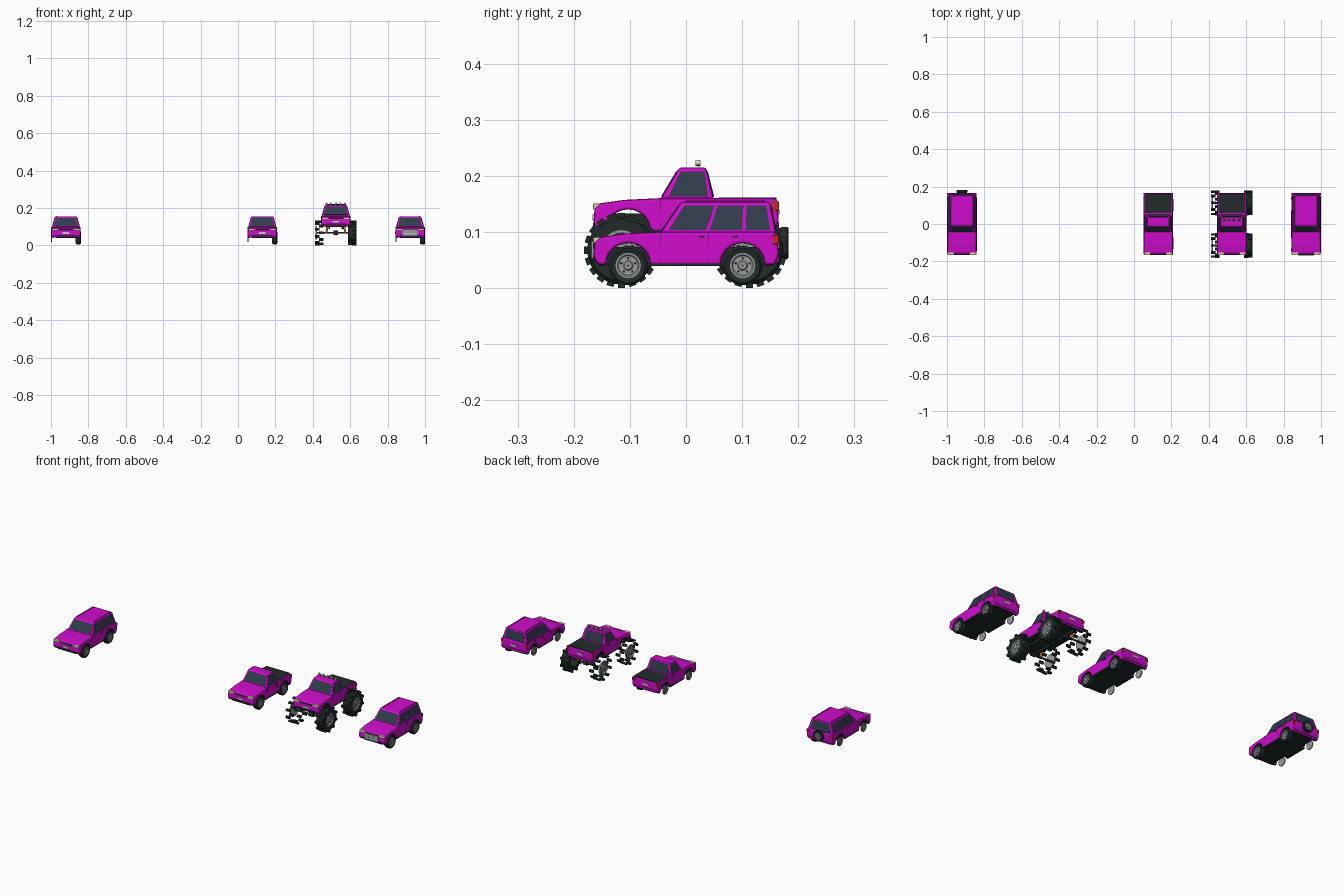
import bpy, bmesh, math
from mathutils import Vector, Matrix

if "Cube" in bpy.data.objects:
    bpy.data.objects.remove(bpy.data.objects["Cube"])


def material(name, rgb):
    m = bpy.data.materials.new(name)
    m.diffuse_color = (*rgb, 1)
    m.use_nodes = True
    m.node_tree.nodes["Principled BSDF"].inputs["Base Color"].default_value = m.diffuse_color
    return m


PAINT = material("magenta paint", (0.62, 0.004, 0.60))
BLACK = material("black rubber", (0.017, 0.024, 0.024))
GLASS = material("dark glass", (0.03, 0.045, 0.072))
GREY = material("rim grey", (0.33, 0.34, 0.35))
SILVER = material("silver", (0.6, 0.6, 0.6))
CREAM = material("lamp cream", (0.75, 0.65, 0.42))
RED = material("lamp red", (0.55, 0.02, 0.02))
ORANGE = material("spring orange", (0.75, 0.3, 0.04))


def finish(name, bm, mats, bevel=0, smooth=False):
    bmesh.ops.recalc_face_normals(bm, faces=bm.faces[:])
    me = bpy.data.meshes.new(name)
    bm.to_mesh(me)
    bm.free()
    for m in mats:
        me.materials.append(m)
    ob = bpy.data.objects.new(name, me)
    bpy.context.collection.objects.link(ob)
    if smooth:
        for p in me.polygons:
            p.use_smooth = True
        me.set_sharp_from_angle(angle=math.radians(35))
    if bevel:
        b = ob.modifiers.new("bevel", 'BEVEL')
        b.width, b.segments, b.limit_method = bevel, 2, 'ANGLE'
        b.angle_limit = math.radians(32)
        b.material = 0
    return ob


def box(name, c, s, mat, bevel=0):
    bm = bmesh.new()
    bmesh.ops.create_cube(bm, size=1, matrix=Matrix.Translation(c) @ Matrix.Diagonal((*s, 1)))
    return finish(name, bm, [mat], bevel)


def rod(name, a, b, r, mat, n=12):
    a, b = Vector(a), Vector(b)
    d = b - a
    bm = bmesh.new()
    bmesh.ops.create_cone(bm, cap_ends=True, segments=n, radius1=r, radius2=r, depth=d.length,
                          matrix=Matrix.Translation((a + b) / 2) @ d.to_track_quat('Z', 'Y').to_matrix().to_4x4())
    return finish(name, bm, [mat], smooth=True)


def lathe(name, prof, c, mat, axis='X', side=1, n=32):
    # closed (offset, radius) section spun round an axle
    bm = bmesh.new()
    rings = []
    for i in range(n):
        a = 2 * math.pi * i / n
        ring = []
        for o, r in prof:
            u, v, o = r * math.cos(a), r * math.sin(a), o * side
            p = (o, u, v) if axis == 'X' else (u, o, v)
            ring.append(bm.verts.new(Vector(c) + Vector(p)))
        rings.append(ring)
    k = len(prof)
    for i in range(n):
        p, q = rings[i], rings[(i + 1) % n]
        for j in range(k):
            bm.faces.new((p[j], p[(j + 1) % k], q[(j + 1) % k], q[j]))
    return finish(name, bm, [mat], smooth=True)


def tyre(name, c, r, w, mat=BLACK, axis='X', side=1):
    lathe(name, [(-w, r * .62), (-w, r * .88), (-w * .65, r), (-.15 * w, r), (-.0 * w, r * .88), (-.1 * w, r * .62)],
          c, mat, axis, side)


def rim(name, c, r, axis='X', side=1):
    # dished disc with raised hub and a ring of dark holes
    t = r * .12
    lathe(name, [(-2 * t, .001), (-2 * t, r), (0, r), (0, r * .86), (-t, r * .76), (-t, r * .4), (0, r * .3), (0, .001)],
          c, GREY, axis, side)
    for i in range(5):
        a = math.radians(90 + 72 * i)
        u, v = r * .58 * math.cos(a), r * .58 * math.sin(a)
        d = [Vector((o * side, u, v)) if axis == 'X' else Vector((u, o * side, v)) for o in (-t, -t + .0012)]
        rod(name + "_hole", Vector(c) + d[0], Vector(c) + d[1], r * .1, BLACK, 8)


ARCHES = (-0.103, 0.101)


def body(name, x, dz):
    # side outline with wheel arches, extruded across the car
    top = [(0.158, .041), (0.165, .06), (0.164, .097), (0.155, .1), (-0.048, .1), (-0.11, .097), (-0.152, .091),
           (-0.163, .082), (-0.165, .055), (-0.156, .041)]
    low = []
    for cy in ARCHES:
        low += [(cy - .039 * math.cos(math.pi * i / 12), .041 + .039 * math.sin(math.pi * i / 12)) for i in range(13)]
    pts = top + low
    bm = bmesh.new()
    loops = [[bm.verts.new((x + s * (.079 - abs(z - .065) * .06), y, z + dz)) for y, z in pts] for s in (-1, 1)]
    n = len(pts)
    for i in range(n):
        j = (i + 1) % n
        f = bm.faces.new((loops[0][i], loops[0][j], loops[1][j], loops[1][i]))
        f.material_index = 1 if i >= len(top) - 1 else 0
    for l in loops:
        bm.faces.new(l)
    finish(name + "_body", bm, [PAINT, BLACK], .0045)
    box(name + "_underbody", (x, 0, .056 + dz), (.108, .31, .034), BLACK)
    for s in (-1, 1):
        box(name + "_sill", (x + s * .073, 0, .0415 + dz), (.01, .124, .004), BLACK)
        box(name + "_headlight", (x + s * .058, -.159, .085 + dz), (.034, .013, .011), CREAM, .002)
        box(name + "_tail_light", (x + s * .071, .16, .086 + dz), (.016, .012, .017), RED, .002)
        for y in (0.028, .088):
            box(name + "_door_handle", (x + s * .0775, y, .091 + dz), (.003, .01, .003), BLACK)
        for y in (-.045, .04):
            box(name + "_door_seam", (x + s * .0775, y, .072 + dz), (.002, .001, .05), BLACK)
    box(name + "_grille_slot", (x, -.1635, .083 + dz), (.07, .003, .006), BLACK)
    box(name + "_lower_intake", (x, -.164, .052 + dz), (.11, .004, .008), BLACK)
    box(name + "_front_plate", (x, -.1655, .066 + dz), (.034, .003, .009), SILVER)
    box(name + "_rear_plate", (x, .1652, .075 + dz), (.034, .003, .009), SILVER)
    box(name + "_rear_bumper", (x, .163, .052 + dz), (.13, .006, .012), PAINT, .002)


def cabin(name, x, dz, yb, yt, zt, side_panes):
    # tapered greenhouse with glass plates laid on its faces
    zb, wb, wt = .098 + dz, .074, .059
    zt += dz
    B = [Vector((x + sx * wb, y, zb)) for sx, y in ((-1, yb[0]), (1, yb[0]), (1, yb[1]), (-1, yb[1]))]
    T = [Vector((x + sx * wt, y, zt)) for sx, y in ((-1, yt[0]), (1, yt[0]), (1, yt[1]), (-1, yt[1]))]
    bm = bmesh.new()
    b, t = [bm.verts.new(p) for p in B], [bm.verts.new(p) for p in T]
    bm.faces.new(b)
    bm.faces.new(t)
    for i in range(4):
        bm.faces.new((b[i], b[(i + 1) % 4], t[(i + 1) % 4], t[i]))
    finish(name + "_cabin", bm, [PAINT], .005)
    flip = [(1 - v, 1 - u) for u, v in side_panes]
    rows = {0: [(.07, .93)], 1: side_panes, 2: [(.1, .9)], 3: flip}
    for i, panes in rows.items():
        j = (i + 1) % 4
        nrm = (B[j] - B[i]).cross(T[i] - B[i]).normalized()
        for u0, u1 in panes:
            bm = bmesh.new()
            ring = []
            for off in (-.001, .0012):
                q = [B[i].lerp(B[j], u).lerp(T[i].lerp(T[j], u), v) + nrm * off
                     for u, v in ((u0, .09), (u1, .09), (u1, .87), (u0, .87))]
                ring.append([bm.verts.new(p) for p in q])
                bm.faces.new(ring[-1])
            for k in range(4):
                m = (k + 1) % 4
                bm.faces.new((ring[0][k], ring[0][m], ring[1][m], ring[1][k]))
            finish(name + "_window", bm, [GLASS])


def road_wheels(name, x):
    # tyres on the right, bare rims on the left
    for y in ARCHES:
        tyre(name + "_tyre", (x + .08, y, .04), .035, .028)
        rim(name + "_right_rim", (x + .079, y, .04), .0225)
        rim(name + "_left_rim", (x - .079, y, .04), .0225, side=-1)


def wagon(name, x):
    body(name, x, 0)
    cabin(name, x, 0, (-.046, .161), (-.008, .15), .154, [(.06, .385), (.42, .70), (.735, .95)])
    road_wheels(name, x)
    for s in (-1, 1):
        box(name + "_roof_rail", (x + s * .05, .07, .155), (.004, .14, .004), PAINT)


def pickup(name, x, dz):
    body(name, x, dz)
    cabin(name, x, dz, (-.046, .05), (-.012, .036), .155, [(.13, .9)])
    box(name + "_bed_cover", (x, .11, .0995 + dz), (.142, .102, .004), BLACK)


# wagon with a rear spare wheel
wagon("spare_wheel_wagon", -.92)
tyre("spare_tyre", (-.92, .183, .08), .029, .018, axis='Y')
rim("spare_rim", (-.92, .182, .08), .0185, axis='Y')

# wagon with a front guard
wagon("guard_wagon", .92)
box("front_guard", (.92, -.167, .068), (.082, .004, .032), GREY, .001)
for i in range(4):
    box("guard_gap", (.92, -.1692, .057 + i * .0073), (.07, .001, .0015), SILVER)

# standard pickup
pickup("pickup", .13, 0)
road_wheels("pickup", .13)

# raised truck: roof lamps, frame, axles and springs
X = .523
pickup("raised_truck", X, .06)
rod("lamp_bar", (X - .055, .022, .218), (X + .055, .022, .218), .002, BLACK)
for i in range(5):
    lx = X + (i - 2) * .025
    rod("roof_lamp", (lx, .017, .223), (lx, .026, .223), .0055, CREAM)
for s in (-1, 1):
    box("frame_rail", (X + s * .035, 0, .094), (.01, .28, .012), BLACK)
for y in (-.115, .113):
    rod("axle", (X - .1, y, .067), (X + .1, y, .067), .005, BLACK)
    rod("axle_hub", (X - .012, y, .067), (X + .012, y, .067), .011, BLACK)
    for s in (-1, 1):
        rod("spring", (X + s * .05, y, .067), (X + s * .045, y, .105), .0055, ORANGE)
        # big wheel: rim and two staggered rows of lugs, tyre on the right only
        rim("big_rim", (X + s * .109, y, .067), .036, side=s)
        for row in (0, 1):
            for k in range(10):
                a = math.radians(36 * k + 18 * row - 90)
                lug = box("tread_lug", (0, 0, 0), (.024, .013, .009), BLACK)
                lug.location = (X + s * (.099 - .022 * row), y + .0622 * math.cos(a), .067 + .0622 * math.sin(a))
                lug.rotation_euler.x = a - math.pi / 2
    lathe("big_tyre", [(-.045, .036), (-.045, .055), (-.036, .061), (-.008, .061), (0, .055), (0, .036)],
          (X + .111, y, .067), BLACK)
